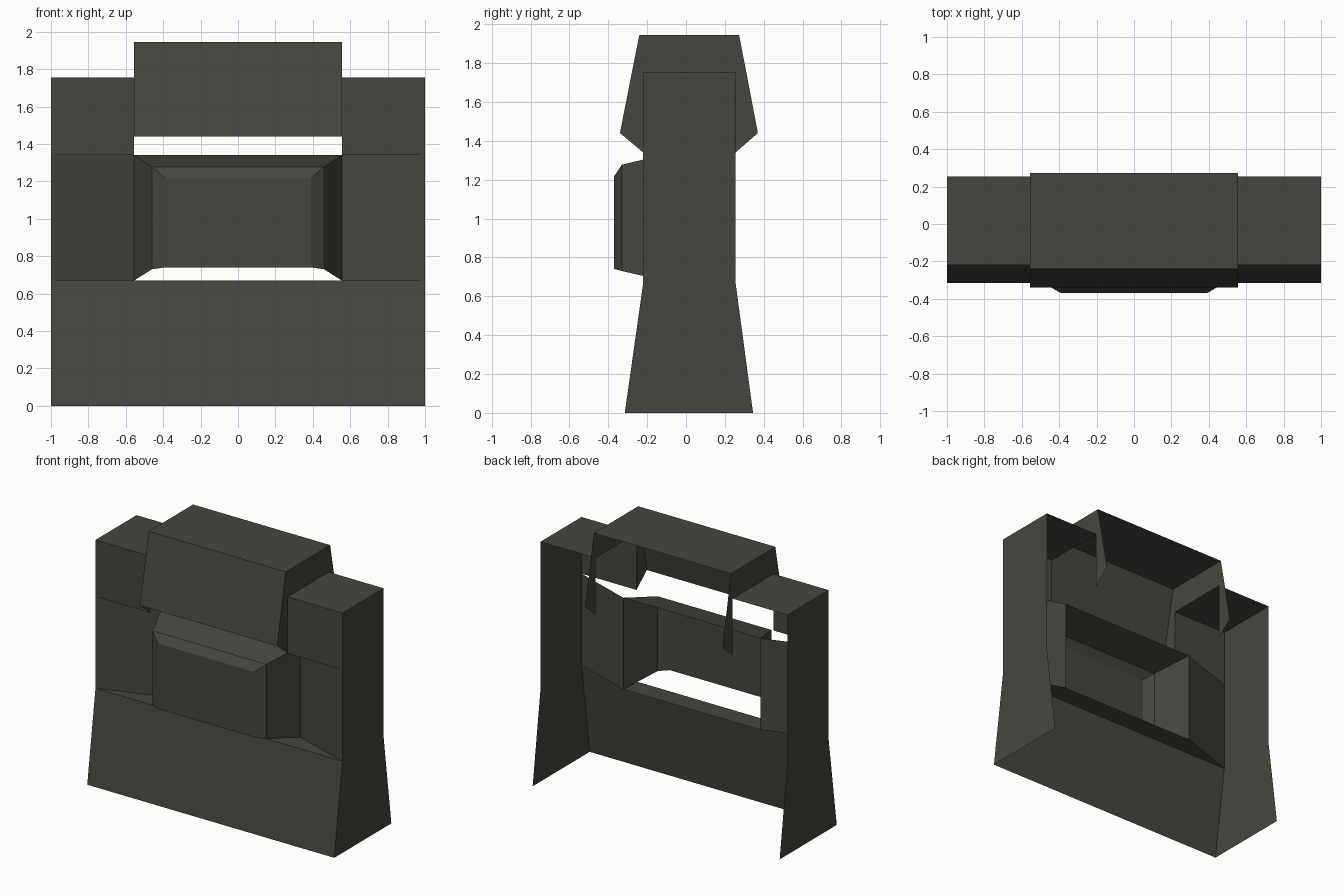
import bpy
from mathutils import Vector

if "Cube" in bpy.data.objects:
    bpy.data.objects.remove(bpy.data.objects["Cube"])

mat = bpy.data.materials.new("dark_olive_grey")
mat.diffuse_color = (0.060, 0.062, 0.050, 1)
mat.use_nodes = True
mat.node_tree.nodes["Principled BSDF"].inputs["Base Color"].default_value = mat.diffuse_color


def part(name, panels):
    """Join open panels, each given as (outward direction, corner points)."""
    verts, faces = [], []
    for out, pts in panels:
        p = [Vector(q) for q in pts]
        normal = sum(((a - p[0]).cross(b - p[0]) for a, b in zip(p[1:], p[2:])), Vector())
        if normal.dot(Vector(out)) < 0:
            p.reverse()
        faces.append(range(len(verts), len(verts) + len(p)))
        verts += p
    mesh = bpy.data.meshes.new(name)
    mesh.from_pydata(verts, [], [list(f) for f in faces])
    mesh.materials.append(mat)
    obj = bpy.data.objects.new(name, mesh)
    bpy.context.collection.objects.link(obj)
    weld = obj.modifiers.new("weld", 'WELD')
    weld.merge_threshold = 0.0005
    return obj


def side(s, x, profile):
    """Flat panel across x, from a (y, z) profile."""
    return (s, 0, 0), [(s * x, y, z) for y, z in profile]


def across(x0, a, x1, b):
    """Symmetric panel between two horizontal edges at (y, z) a and b."""
    return [(-x0, *a), (x0, *a), (x1, *b), (-x1, *b)]


W, H = 1.0, 0.555                       # half widths of body and head
F, B, IN = -0.22, 0.255, -0.07          # front, back and recess depth
Z0, Z1, ZT = 0.67, 1.34, 1.755          # ledge, tower start, tower top
FRONT, UP = (0, -1, 0), (0, 0, 1)

# Flared lower front and the recessed ledge above it
part("base_front", [(FRONT, across(W, (-0.315, 0), W, (F, Z0))),
                    (UP, across(W, (F, Z0), H, (IN, Z0)))])

# Outer walls, recessed cheeks and towers
for s, label in ((-1, "left"), (1, "right")):
    part(label + "_outer_wall", [side(s, W, [(-0.315, 0), (0.345, 0), (B, Z0),
                                             (B, ZT), (F, ZT), (F, Z0)])])
    part(label + "_cheek", [(FRONT, [(s * W, F, Z0), (s * H, IN, Z0),
                                     (s * H, IN, Z1), (s * W, F, Z1)])])
    part(label + "_tower", [
        (FRONT, [(s * W, F, Z1), (s * H, F, Z1), (s * H, F, ZT), (s * W, F, ZT)]),
        (UP, [(s * W, F, ZT), (s * H, F, ZT), (s * H, B, ZT), (s * W, B, ZT)])])

# Projecting centre box: three outlines (half width, y, bottom, top), open below
rings = [(H, IN, Z0, Z1), (0.46, -0.33, 0.73, 1.277), (0.39, -0.37, 0.74, 1.218)]
box = [(FRONT, across(0.39, (-0.37, 0.74), 0.39, (-0.37, 1.218)))]
for (xa, ya, ba, ta), (xb, yb, bb, tb) in zip(rings, rings[1:]):
    box.append((UP, across(xa, (ya, ta), xb, (yb, tb))))
    for s in (-1, 1):
        box.append(((s, 0, 0), [(s * xa, ya, ba), (s * xb, yb, bb),
                                (s * xb, yb, tb), (s * xa, ya, ta)]))
part("centre_box", box)

# Tapered head: front, top, and side pieces around the towers
TOP = 1.945
head = [(FRONT, across(H, (-0.34, 1.44), H, (-0.24, TOP))),
        (UP, across(H, (-0.24, TOP), H, (0.273, TOP)))]
for s in (-1, 1):
    head += [side(s, H, [(-0.278, ZT), (F, ZT), (B, ZT), (0.31, ZT), (0.273, TOP), (-0.24, TOP)]),
             side(s, H, [(-0.278, ZT), (-0.34, 1.44), (F, Z1), (F, ZT)]),
             side(s, H, [(0.31, ZT), (0.37, 1.44), (B, Z1), (B, ZT)])]
part("head", head)
